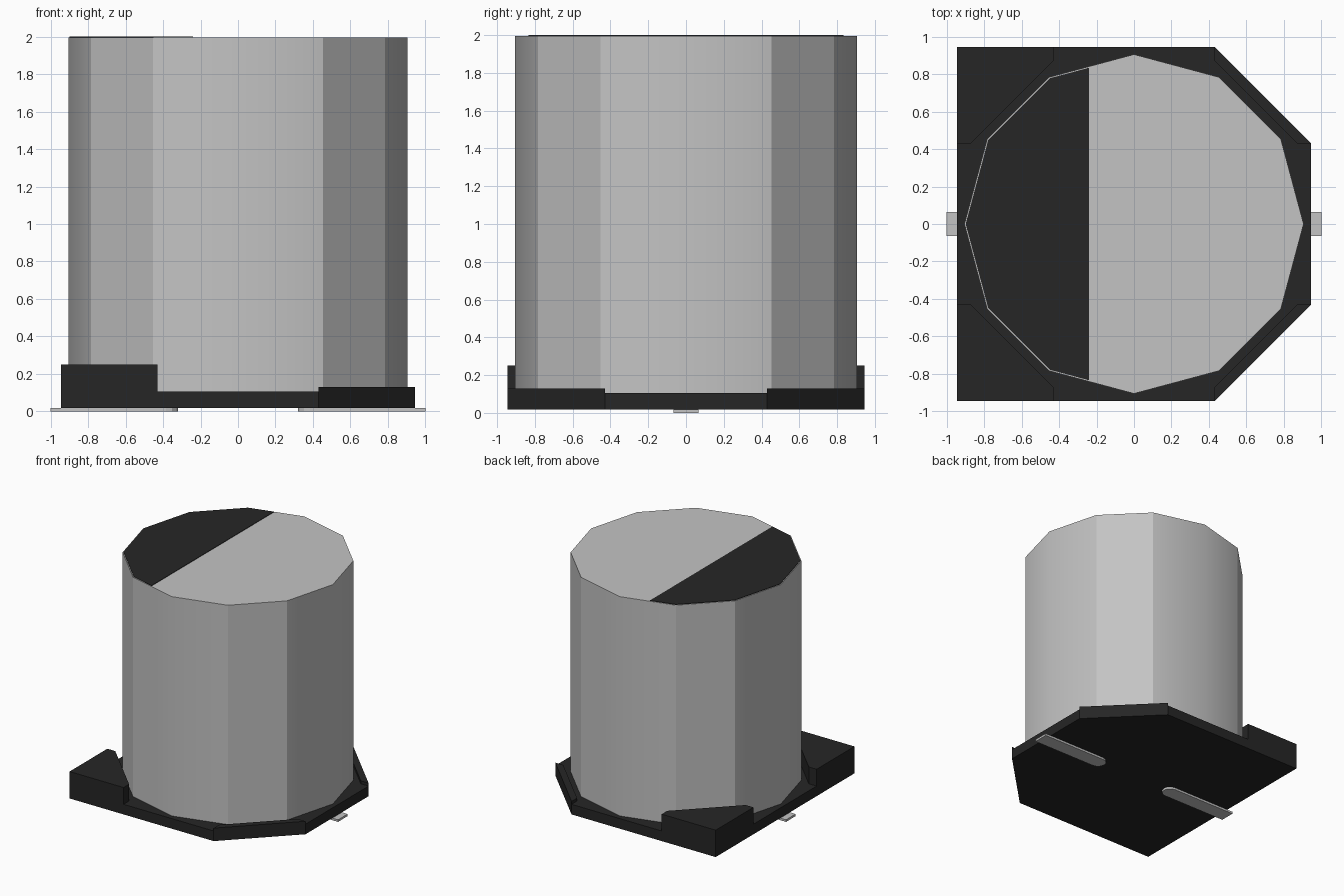
import bpy, bmesh, math

cube = bpy.data.objects.get("Cube")
if cube:
    bpy.data.objects.remove(cube, do_unlink=True)


def material(name, rgb):
    m = bpy.data.materials.new(name)
    m.use_nodes = True
    m.diffuse_color = (*rgb, 1)
    bsdf = next(n for n in m.node_tree.nodes if n.type == 'BSDF_PRINCIPLED')
    bsdf.inputs["Base Color"].default_value = (*rgb, 1)
    bsdf.inputs["Roughness"].default_value = 0.6
    return m


ALUMINIUM = material("aluminium grey", (0.55, 0.55, 0.55))
BLACK = material("black plastic", (0.019, 0.019, 0.019))


def prism(name, outline, z0, z1, mat, smooth_edge=None):
    """Extrude a flat xy outline from z0 to z1."""
    bm = bmesh.new()
    face = bm.faces.new([bm.verts.new((x, y, z0)) for x, y in outline])
    ext = bmesh.ops.extrude_face_region(bm, geom=[face])
    for v in ext["geom"]:
        if isinstance(v, bmesh.types.BMVert):
            v.co.z = z1
    bmesh.ops.recalc_face_normals(bm, faces=bm.faces)
    if smooth_edge:
        for f in bm.faces:
            f.smooth = True
        for e in bm.edges:
            e.smooth = smooth_edge(e)
    mesh = bpy.data.meshes.new(name)
    bm.to_mesh(mesh)
    bm.free()
    mesh.materials.append(mat)
    ob = bpy.data.objects.new(name, mesh)
    bpy.context.collection.objects.link(ob)
    return ob


def ring(radius, start, stop):
    """Points of a twelve-sided ring, from step start to step stop."""
    return [(radius * math.cos(i * math.pi / 6), radius * math.sin(i * math.pi / 6))
            for i in range(start, stop + 1)]


H, C, I = 0.945, 0.43, 0.87       # base half width, corner start, inner corner line
BASE_Z, SEAT_Z, TOP_Z = 0.018, 0.105, 1.996


# Can: only the vertical edges lying on the axes are blended
def on_axis(e):
    a, b = (v.co for v in e.verts)
    return abs(a.z - b.z) > 1 and min(abs(a.x), abs(a.y)) < 1e-4


prism("can", ring(0.905, 0, 11), SEAT_Z, TOP_Z, ALUMINIUM, on_axis)

# Polarity mark: segment of the can top beyond x = -0.24
R, CUT = 0.898, -0.24
y_cut = R + CUT * 2 * (1 - math.cos(math.pi / 6))
prism("polarity_mark", [(CUT, y_cut)] + ring(R, 4, 8) + [(CUT, -y_cut)],
      TOP_Z, 2.0, BLACK)

# Base plate with two cut corners
prism("base_plate", [(-H, -H), (C, -H), (H, -C), (H, C), (C, H), (-H, H)],
      BASE_Z, SEAT_Z, BLACK)

# Raised corners: tall square blocks on the right, low chamfered ribs on the left
for side, s in (("front", -1), ("back", 1)):
    prism(f"corner_block_{side}",
          [(-H, s * H), (-C, s * H), (-C, s * I), (-I, s * C), (-H, s * C)],
          SEAT_Z, 0.25, BLACK)
    prism(f"corner_rib_{side}",
          [(C, s * H), (H, s * C), (I, s * C), (C, s * I)],
          SEAT_Z, 0.13, BLACK)

# Terminals with rounded inner ends
W = 0.065
for side, s in (("left", 1), ("right", -1)):
    arc = [(s * (0.32 + W - W * math.cos(a)), W * math.sin(a))
           for a in (math.radians(-90 + 30 * i) for i in range(7))]
    prism(f"terminal_{side}", [(s, -W)] + arc + [(s, W)], 0.0, BASE_Z, ALUMINIUM)
